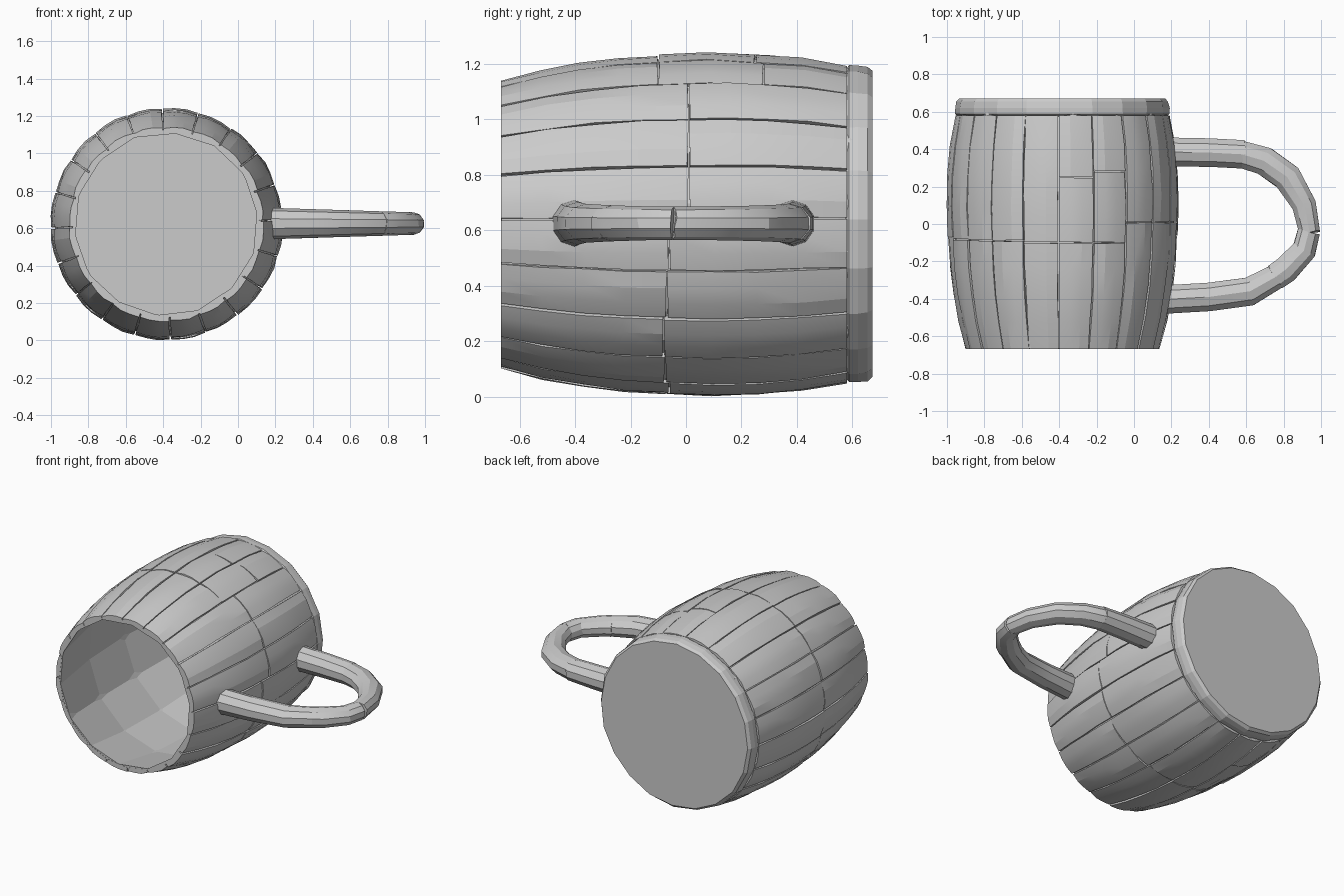
import bpy, bmesh, math, random
from mathutils import Vector

random.seed(4)
if "Cube" in bpy.data.objects:
    bpy.data.objects.remove(bpy.data.objects["Cube"])

CX, CZ = -0.383, 0.622          # barrel axis runs along y
STAVES = 20

mat = bpy.data.materials.new("plain grey")
mat.use_nodes = True
GREY = (0.6, 0.6, 0.6, 1)
mat.diffuse_color = GREY
mat.node_tree.nodes["Principled BSDF"].inputs["Base Color"].default_value = GREY


def finish(bm, name, smooth=None):
    bmesh.ops.recalc_face_normals(bm, faces=bm.faces)
    mesh = bpy.data.meshes.new(name)
    bm.to_mesh(mesh)
    bm.free()
    mesh.materials.append(mat)
    obj = bpy.data.objects.new(name, mesh)
    bpy.context.collection.objects.link(obj)
    if smooth:
        bpy.ops.object.select_all(action="DESELECT")
        obj.select_set(True)
        bpy.context.view_layer.objects.active = obj
        bpy.ops.object.shade_smooth_by_angle(angle=math.radians(smooth))
    return obj


def radius(y):
    """Outer bulge of the barrel."""
    return 0.622 - 0.097 * ((y - 0.08) / 0.75) ** 2


def polar(angle, r, y):
    return Vector((CX + r * math.sin(angle), y, CZ + r * math.cos(angle)))


def skin(bm, rings, closed=True):
    """Join successive rings of vertices with quads."""
    for a, b in zip(rings, rings[1:]):
        n = len(a)
        for i in range(n if closed else n - 1):
            j = (i + 1) % n
            bm.faces.new((a[i], a[j], b[j], b[i]))


def lathe(name, profile, sides, turn=0, jitter=0):
    """Turn (y, radius) points round the barrel axis and cap both ends."""
    bm = bmesh.new()
    rings = []
    for y, r in profile:
        rings.append([bm.verts.new(polar(turn + math.tau * i / sides,
                                         r + random.uniform(-jitter, jitter), y))
                      for i in range(sides)])
    skin(bm, rings)
    bm.faces.new(rings[0])
    bm.faces.new(rings[-1])
    return finish(bm, name)


def plank(bm, a0, a1, y0, y1):
    """One curved stave piece with eased edges and slightly uneven faces."""
    rows = max(2, round((y1 - y0) / 0.15))
    rings = []
    lift = random.uniform(-0.003, 0.002)
    skew = random.uniform(-0.006, 0.006)
    for i in range(rows + 1):
        t = i / rows
        y = y0 + (y1 - y0) * t
        gap = random.uniform(0.003, 0.010)
        ring = []
        for k in range(4):
            s = k / 3
            a = a0 + gap + (a1 - a0 - 2 * gap) * s
            edge = 0.005 if k in (0, 3) else 0
            end = 0.004 if i in (0, rows) else 0
            yy = y + skew * (s - 0.5) * (0 < i < rows or abs(y) < 0.5)
            r = radius(y) + lift - edge - end + random.uniform(-0.003, 0.002)
            ring.append(bm.verts.new(polar(a, r, yy)))
        for a in (a1 - gap, a0 + gap):
            ring.append(bm.verts.new(polar(a, radius(y) - 0.034, y)))
        rings.append(ring)
    skin(bm, rings)
    bm.faces.new(rings[0])
    bm.faces.new(rings[-1])


# Staves, each cut across into two or three pieces
bm = bmesh.new()
step = math.tau / STAVES
for k in range(STAVES):
    a0 = math.radians(-2) + step * k
    cuts = [0.01 if 2 <= k <= 4 else -0.08 + random.uniform(-0.02, 0.02)]
    if k in (0, 1, 11):
        cuts = [-0.10, 0.25 + 0.03 * (k % 2)]
    ends = [-0.67] + cuts + [0.583]
    for y0, y1 in zip(ends, ends[1:]):
        plank(bm, a0, a0 + step, y0 + 0.003, y1 - 0.003)
finish(bm, "barrel_staves", 12)

# Coarse inner lining with the floor of the cup
stations = (-0.665, -0.25, 0.15, 0.55)
outside = [(y, radius(y) - 0.014) for y in (0.6,) + stations[::-1]]
inside = [(y, radius(y) - 0.037) for y in stations]
lathe("inner_lining", outside + inside, 14, turn=0.1, jitter=0.004)

# Base hoop and flat bottom
lathe("base_hoop", [(0.57, 0.55), (0.588, 0.572), (0.62, 0.572),
                    (0.655, 0.566), (0.672, 0.552)], STAVES, turn=-0.03, jitter=0.003)

# Handle: overlapping blocky pieces along a bent path of (x, y, half width)
PIECES = {
    "handle_back_arm": [(0.14, 0.385, 0.082), (0.4, 0.382, 0.08), (0.59, 0.372, 0.08)],
    "handle_back_bend": [(0.57, 0.374, 0.075), (0.7, 0.335, 0.08), (0.82, 0.25, 0.08),
                         (0.91, 0.1, 0.068), (0.94, -0.05, 0.058)],
    "handle_front_bend": [(0.935, -0.04, 0.063), (0.91, -0.14, 0.068),
                          (0.81, -0.245, 0.075), (0.76, -0.28, 0.074)],
    "handle_front_arm": [(0.79, -0.265, 0.068), (0.62, -0.36, 0.08),
                         (0.4, -0.39, 0.08), (0.14, -0.405, 0.08)],
}
for name, path in PIECES.items():
    bm = bmesh.new()
    points = [Vector((x, y, 0.625)) for x, y, r in path]
    rings = []
    for i, p in enumerate(points):
        along = (points[min(i + 1, len(points) - 1)] - points[max(i - 1, 0)]).normalized()
        side = along.cross(Vector((0, 0, 1)))
        w = path[i][2]
        h = 0.085 - 0.025 * max(0, p.x - 0.14) / 0.8
        ring = []
        for j in range(10):
            a = math.tau * (j + 0.5) / 10
            q = p + side * w * math.cos(a) + Vector((0, 0, h * math.sin(a)))
            q += along * random.uniform(-0.008, 0.008)
            ring.append(bm.verts.new(q))
        rings.append(ring)
    skin(bm, rings)
    bm.faces.new(rings[0])
    bm.faces.new(rings[-1])
    finish(bm, name, 25)
